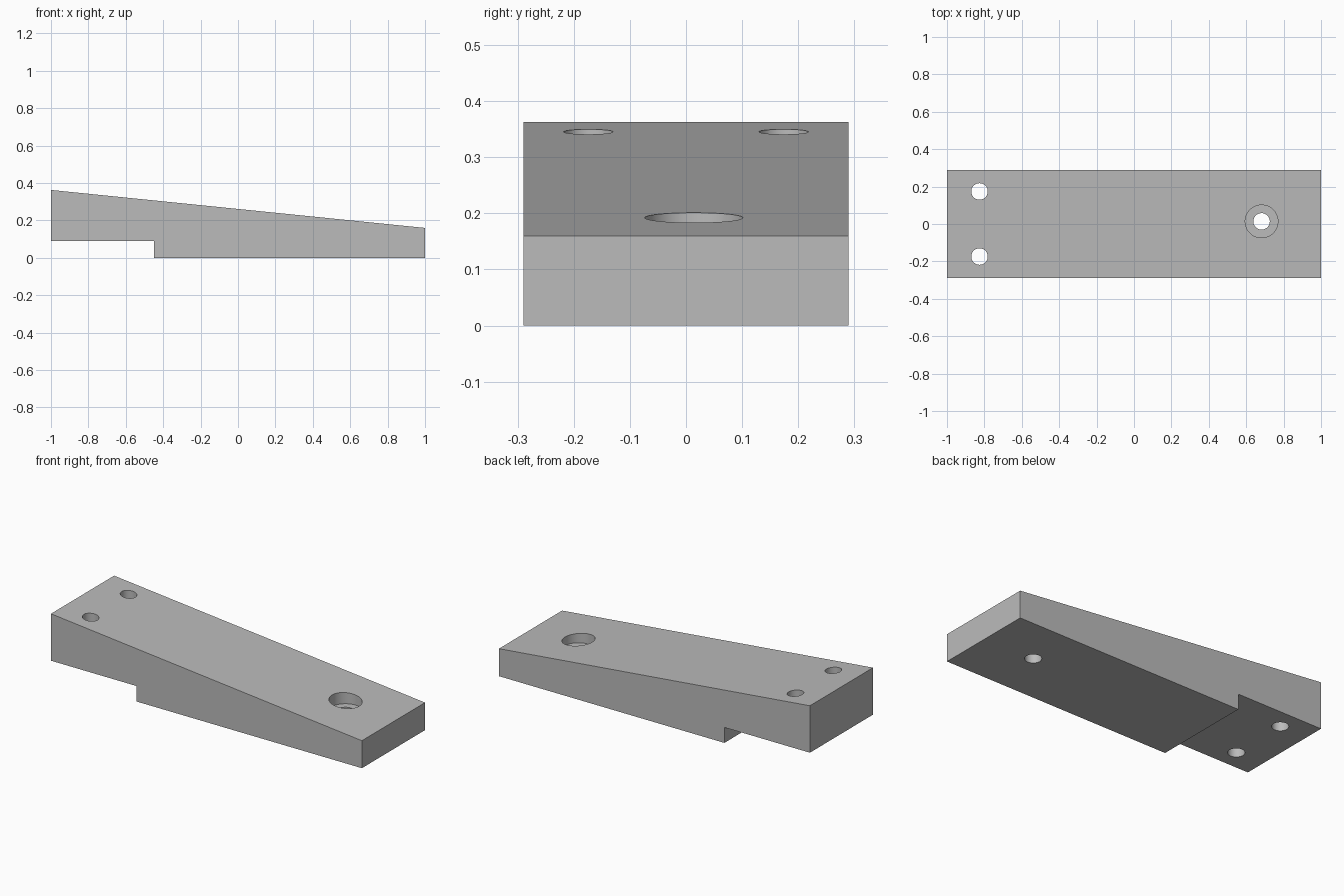
import bpy
import bmesh
import math

cube = bpy.data.objects.get("Cube")
if cube:
    bpy.data.objects.remove(cube, do_unlink=True)

HALF_WIDTH = 0.29

grey = bpy.data.materials.new("plain grey")
grey.use_nodes = True
colour = (0.5, 0.5, 0.5, 1)
grey.diffuse_color = colour
grey.node_tree.nodes["Principled BSDF"].inputs["Base Color"].default_value = colour


def extruded_profile(name, profile):
    """Extrude an x-z outline across the full width."""
    bm = bmesh.new()
    face = bm.faces.new([bm.verts.new((x, -HALF_WIDTH, z)) for x, z in profile])
    result = bmesh.ops.extrude_face_region(bm, geom=[face])
    verts = [v for v in result["geom"] if isinstance(v, bmesh.types.BMVert)]
    bmesh.ops.translate(bm, verts=verts, vec=(0, 2 * HALF_WIDTH, 0))
    bmesh.ops.recalc_face_normals(bm, faces=bm.faces)
    mesh = bpy.data.meshes.new(name)
    bm.to_mesh(mesh)
    bm.free()
    obj = bpy.data.objects.new(name, mesh)
    bpy.context.collection.objects.link(obj)
    mesh.materials.append(grey)
    return obj


def drill(target, x, y, radius, bottom):
    """Cut a vertical round hole from above down to the given height."""
    top = 0.6
    bpy.ops.mesh.primitive_cylinder_add(
        vertices=64, radius=radius, depth=top - bottom,
        location=(x, y, (top + bottom) / 2))
    cutter = bpy.context.object
    cutter.name = "hole_cutter"
    cutter.hide_render = True
    cutter.data.materials.append(grey)
    bpy.ops.object.select_all(action="DESELECT")
    target.select_set(True)
    bpy.context.view_layer.objects.active = target
    cut = target.modifiers.new("hole", "BOOLEAN")
    cut.operation = "DIFFERENCE"
    cut.solver = "EXACT"
    cut.object = cutter
    bpy.ops.object.modifier_apply(modifier=cut.name)
    bpy.data.objects.remove(cutter, do_unlink=True)


# Sloping wedge with a step under its thick end
wedge = extruded_profile("wedge_block", [
    (-1, 0.09), (-0.45, 0.09), (-0.45, 0), (1, 0), (1, 0.16), (-1, 0.363)])

# Pair of holes at the thick end
for side in (-1, 1):
    drill(wedge, -0.826, side * 0.174, 0.044, -0.2)

# Counterbored hole at the thin end
drill(wedge, 0.682, 0.014, 0.0875, 0.133)
drill(wedge, 0.682, 0.014, 0.044, -0.2)

# Round hole walls, crisp edges
bpy.ops.object.shade_smooth_by_angle(angle=math.radians(30))
